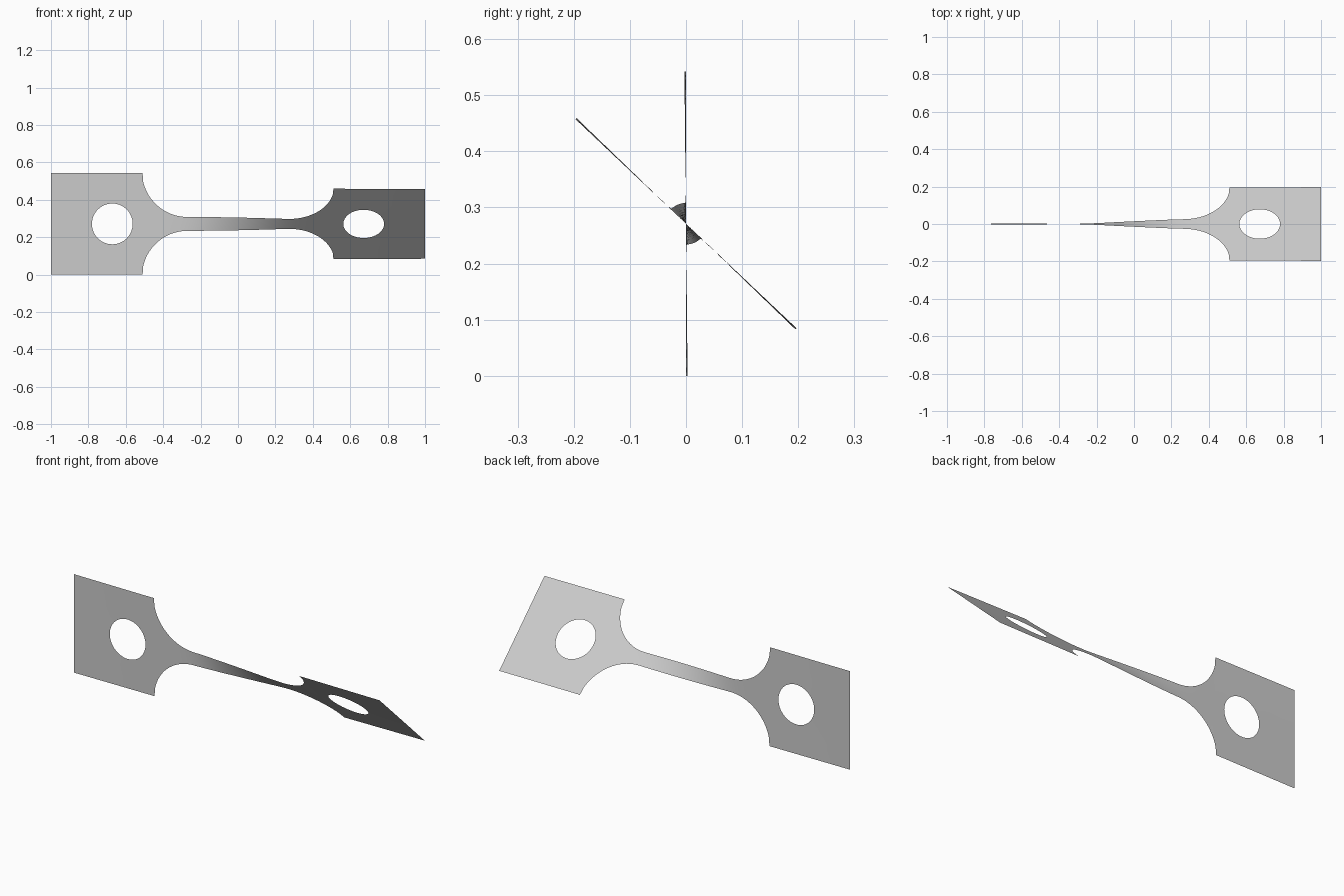
import bpy, bmesh, math

cube = bpy.data.objects.get("Cube")
if cube:
    bpy.data.objects.remove(cube, do_unlink=True)

HALF = 0.271            # half height of the grips, also the axis height
NECK = 0.037            # half height of the neck
SHOULDER = 0.51         # where grip meets fillet
FILLET_X, FILLET_R = 0.27, 0.243
HOLE_X, HOLE_R = 0.672, 0.109
N = 16                  # divisions along each grip side
TWIST = math.radians(46.6)

metal = bpy.data.materials.new("brushed_grey")
metal.use_nodes = True
grey = (0.6, 0.6, 0.6, 1)
metal.diffuse_color = grey
metal.node_tree.nodes["Principled BSDF"].inputs["Base Color"].default_value = grey

bm = bmesh.new()


def loft(rows, closed=False):
    """Bridge rows of flat (x, z) points with quads."""
    vs = [[bm.verts.new((x, 0, z)) for x, z in row] for row in rows]
    count = len(rows[0])
    for a, b in zip(vs, vs[1:]):
        for i in range(count if closed else count - 1):
            j = (i + 1) % count
            bm.faces.new((a[i], a[j], b[j], b[i]))


def grip(side):
    """Square plate with a round hole, as rings from hole to border."""
    corners = [(SHOULDER, -HALF), (1, -HALF), (1, HALF), (SHOULDER, HALF)]
    border = []
    for k, (x0, z0) in enumerate(corners):
        x1, z1 = corners[(k + 1) % 4]
        border += [(x0 + (x1 - x0) * i / N, z0 + (z1 - z0) * i / N) for i in range(N)]
    rings = []
    for r in range(4):
        ring = []
        for x, z in border:
            a = math.atan2(z, x - HOLE_X)
            hx, hz = HOLE_X + HOLE_R * math.cos(a), HOLE_R * math.sin(a)
            ring.append((side * (hx + (x - hx) * r / 3), hz + (z - hz) * r / 3))
        rings.append(ring)
    loft(rings, closed=True)


def gauge():
    """Straight neck with a circular fillet towards each grip."""
    half = [(FILLET_X * i / 16, NECK) for i in range(16)]
    end = math.asin((SHOULDER - FILLET_X) / FILLET_R)
    for i in range(25):
        a = end * i / 24
        half.append((FILLET_X + FILLET_R * math.sin(a),
                     NECK + FILLET_R * (1 - math.cos(a))))
    half[-1] = (SHOULDER, HALF)
    outline = [(-x, w) for x, w in reversed(half[1:])] + half
    loft([[(x, w * (2 * i / N - 1)) for i in range(N + 1)] for x, w in outline])


def angle(x):
    """Twist that ramps along the neck and levels off in the grips."""
    s = 0.035

    def soft(u):
        return s * math.log(1 + math.exp(u / s))
    ramp = (soft(x + 0.28) - soft(x - 0.28)) / 0.56
    creep = math.radians(0.6) * min(1, max(0, (1 - abs(x)) * 2))
    fade = max(-1, min(1, x / 0.5))
    return TWIST * ramp - creep * fade


gauge()
grip(1)
grip(-1)
bmesh.ops.remove_doubles(bm, verts=bm.verts, dist=0.001)

# Face the whole flat sheet forward, then twist it about its long axis
bm.normal_update()
bmesh.ops.reverse_faces(bm, faces=[f for f in bm.faces if f.normal.y > 0])
for v in bm.verts:
    a, z = angle(v.co.x), v.co.z
    v.co.y = -z * math.sin(a)
    v.co.z = HALF + z * math.cos(a)

mesh = bpy.data.meshes.new("twisted_test_strip")
bm.to_mesh(mesh)
bm.free()
mesh.materials.append(metal)
strip = bpy.data.objects.new("twisted_test_strip", mesh)
bpy.context.collection.objects.link(strip)
for p in mesh.polygons:
    p.use_smooth = True
